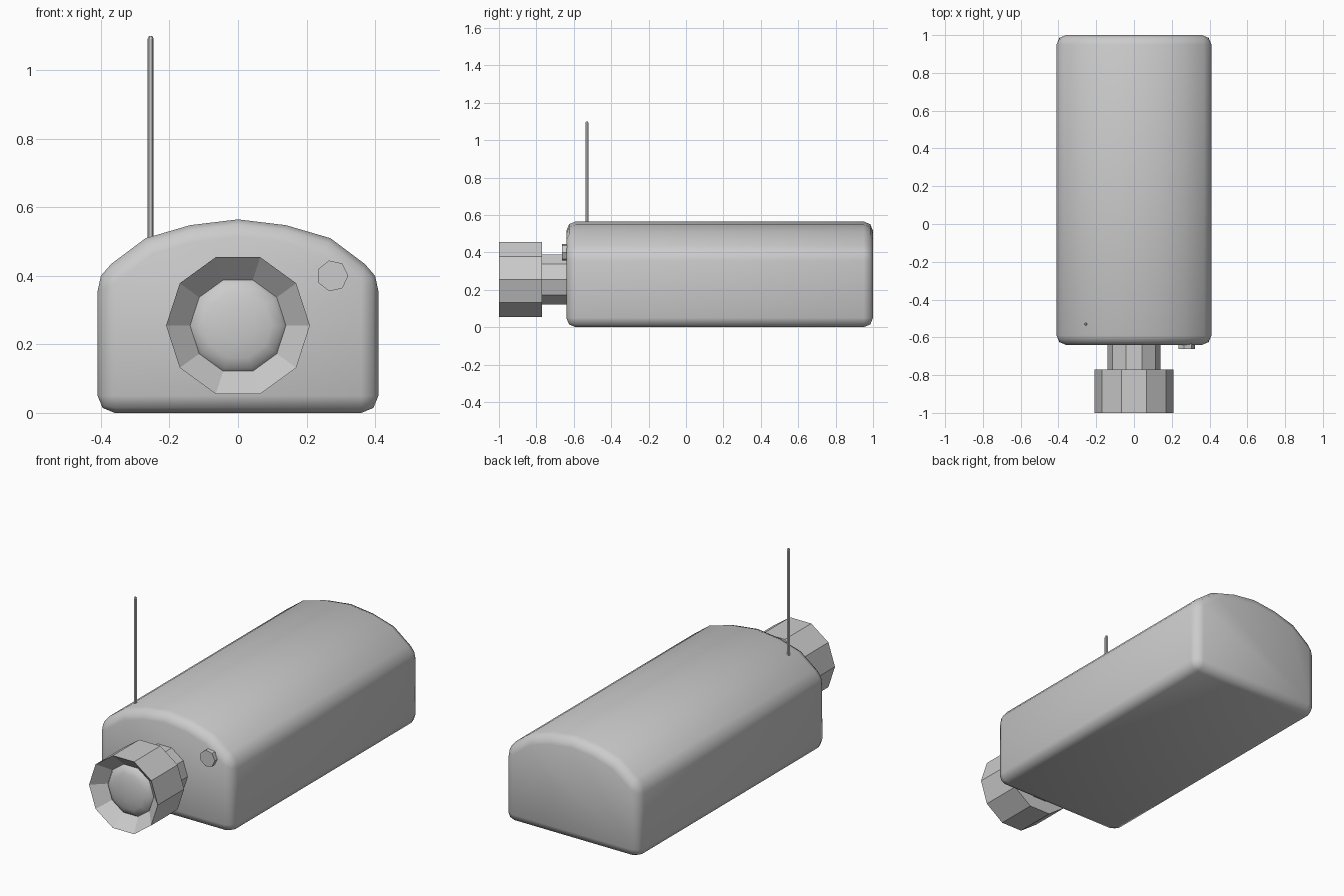
import bpy, bmesh
from math import cos, sin, pi, radians

if "Cube" in bpy.data.objects:
    bpy.data.objects.remove(bpy.data.objects["Cube"])


def finish(name, bm):
    bmesh.ops.recalc_face_normals(bm, faces=bm.faces[:])
    me = bpy.data.meshes.new(name)
    bm.to_mesh(me)
    bm.free()
    ob = bpy.data.objects.new(name, me)
    bpy.context.collection.objects.link(ob)
    return ob


def lathe(name, rings, sides, place):
    """Stack of (radius, offset) rings; place(a, b, t) maps them into space."""
    bm = bmesh.new()
    loops = []
    for r, t in rings:
        n = sides if r > 0 else 1
        loops.append([bm.verts.new(place(r * cos(2 * pi * i / n),
                                         r * sin(2 * pi * i / n), t)) for i in range(n)])
    for a, b in zip(loops, loops[1:]):
        for i in range(sides):
            j = (i + 1) % sides
            if len(b) == 1:
                bm.faces.new((a[i], a[j], b[0]))
            else:
                bm.faces.new((a[i], a[j], b[j], b[i]))
    for loop in (loops[0], loops[-1]):
        if len(loop) > 1:
            bm.faces.new(loop)
    return finish(name, bm)


def smooth(ob, angle):
    bpy.ops.object.select_all(action='DESELECT')
    ob.select_set(True)
    bpy.context.view_layer.objects.active = ob
    bpy.ops.object.shade_smooth_by_angle(angle=radians(angle))


# Camera body: arched profile extruded along y, outer edges rounded
half = [(0.41, 0), (0.41, 0.405), (0.27, 0.51), (0.14, 0.548)]
profile = half + [(0, 0.565)] + [(-x, z) for x, z in reversed(half)]
bm = bmesh.new()
face = bm.faces.new([bm.verts.new((x, -0.64, z)) for x, z in profile])
ext = bmesh.ops.extrude_face_region(bm, geom=[face], use_keep_orig=True)
for v in ext["geom"]:
    if isinstance(v, bmesh.types.BMVert):
        v.co.y = 1.0
bmesh.ops.recalc_face_normals(bm, faces=bm.faces[:])
edges = [e for e in bm.edges if e.calc_face_angle(0) > radians(30)]
bmesh.ops.bevel(bm, geom=edges, offset=0.05, segments=2, profile=0.5,
                affect='EDGES', clamp_overlap=True)
body = finish("camera_body", bm)
smooth(body, 60)

# Lens assembly on the front
CZ = 0.255
on_axis = lambda a, b, t: (a, t, CZ + b)
lathe("lens_neck", [(0.14, -0.60), (0.14, -0.78)], 10, on_axis)
lathe("lens_hood", [(0.21, -0.77), (0.21, -1.0), (0.14, -0.935)], 10, on_axis)
dome = [(0.14 * cos(a), -0.935 - 0.035 * sin(a)) for a in (0, pi / 8, pi / 4, 3 * pi / 8)]
glass = lathe("lens_glass", dome + [(0, -0.97)], 10, on_axis)
smooth(glass, 60)

# Small button beside the lens
lathe("front_button", [(0.046, -0.62), (0.046, -0.662)], 7,
      lambda a, b, t: (0.276 + a, t, 0.40 + b))

# Antenna rod with a tapered tip
lathe("antenna", [(0.009, 0.48), (0.009, 1.092), (0.005, 1.10)], 6,
      lambda a, b, t: (-0.255 + a, -0.53 + b, t))
